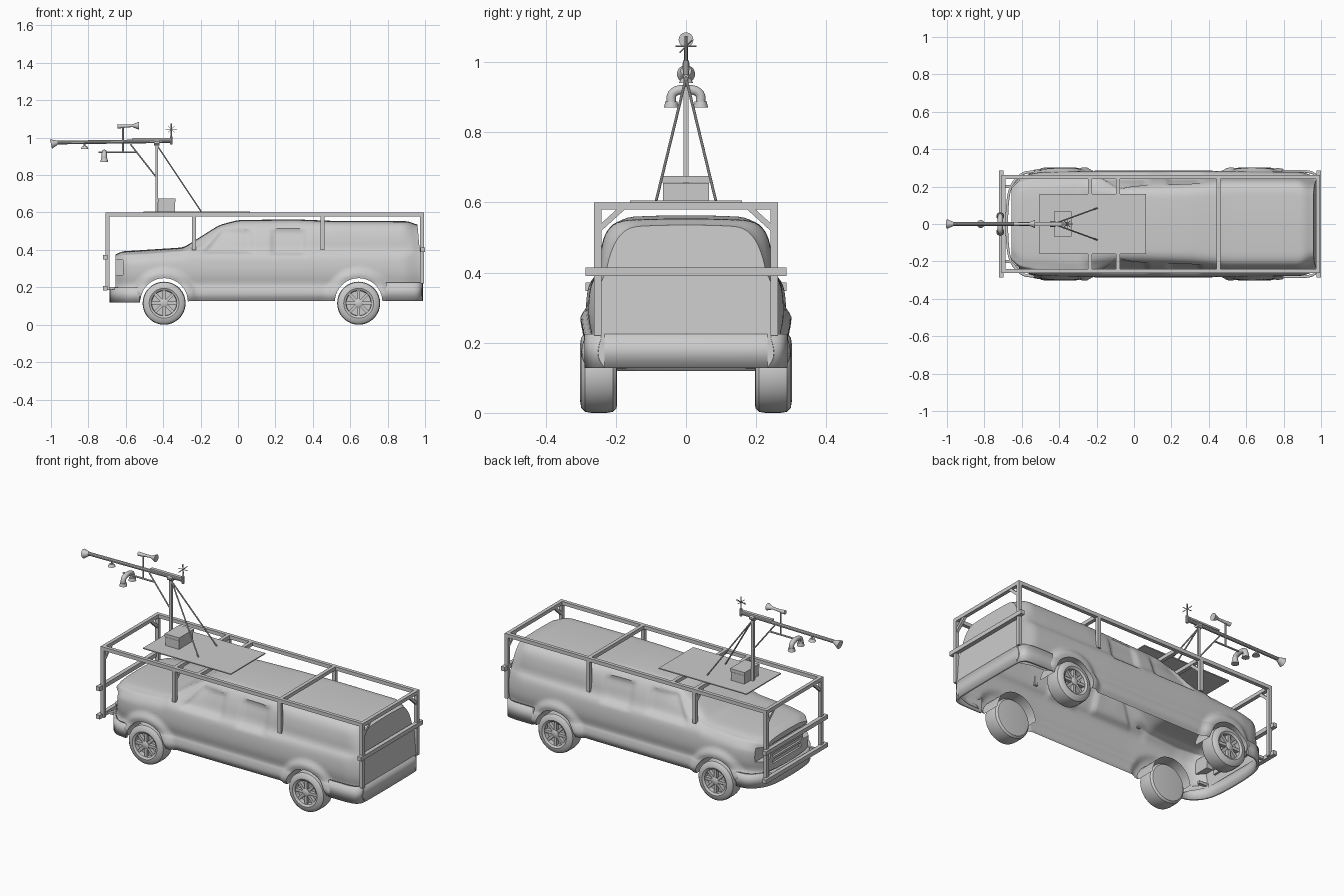
import bpy, bmesh, math
from mathutils import Vector, Matrix

if "Cube" in bpy.data.objects:
    bpy.data.objects.remove(bpy.data.objects["Cube"], do_unlink=True)

grey = bpy.data.materials.new("light_grey")
grey.use_nodes = True
grey.diffuse_color = (0.6, 0.6, 0.6, 1)
grey.node_tree.nodes["Principled BSDF"].inputs["Base Color"].default_value = (0.6, 0.6, 0.6, 1)
made = []
WHEELS = (-0.395, 0.645)


def finish(name, bm, fix=True):
    if fix:
        bmesh.ops.recalc_face_normals(bm, faces=bm.faces)
    me = bpy.data.meshes.new(name)
    bm.to_mesh(me)
    bm.free()
    me.materials.append(grey)
    ob = bpy.data.objects.new(name, me)
    bpy.context.collection.objects.link(ob)
    made.append(ob)
    return ob


def add_box(bm, lo, hi):
    lo, hi = Vector(lo), Vector(hi)
    m = Matrix.Translation((lo + hi) / 2) @ Matrix.Diagonal((*(hi - lo), 1))
    bmesh.ops.create_cube(bm, size=1, matrix=m)


def box(name, lo, hi):
    bm = bmesh.new()
    add_box(bm, lo, hi)
    return finish(name, bm)


def rod(name, a, b, r, r2=None, sides=10):
    """Straight bar from a to b; four sides gives a square tube."""
    a, b = Vector(a), Vector(b)
    d = b - a
    bm = bmesh.new()
    rot = d.to_track_quat('Z', 'Y').to_matrix().to_4x4()
    spin = Matrix.Rotation(math.pi / 4, 4, 'Z') if sides == 4 else Matrix()
    k = math.sqrt(2) if sides == 4 else 1
    bmesh.ops.create_cone(bm, cap_ends=True, segments=sides, radius1=r * k,
                          radius2=(r if r2 is None else r2) * k, depth=d.length,
                          matrix=Matrix.Translation((a + b) / 2) @ rot @ spin)
    return finish(name, bm)


def chaikin(pts, n=2):
    for _ in range(n):
        out = [pts[0]]
        for p, q in zip(pts, pts[1:]):
            out += [p.lerp(q, 0.25), p.lerp(q, 0.75)]
        pts = out + [pts[-1]]
    return pts


def curve(knots, x, soft=0.02):
    """Piecewise-linear curve through the knots, softened at the corners."""
    def lin(t):
        t = min(max(t, knots[0][0]), knots[-1][0])
        for (a, u), (b, v) in zip(knots, knots[1:]):
            if t <= b:
                return u + (v - u) * (t - a) / (b - a)
    return sum(lin(x + soft * i / 3) for i in range(-3, 4)) / 7


# Body: lofted cross-sections
TOP = ((-.66, .365), (-.63, .388), (-.29, .41), (-.1, .53), (0, .556), (.3, .56), (.5, .552), (.93, .55), (.985, .53))
WIDE = ((-.66, .19), (-.635, .23), (-.58, .262), (-.5, .278), (-.2, .285), (.4, .285), (.9, .278), (.985, .25))
BELT = ((-.66, .18), (-.62, .225), (-.5, .25), (.8, .25), (.95, .245), (.985, .225))
ROOF = ((-.66, .16), (-.6, .215), (-.32, .235), (-.08, .2), (.3, .212), (.5, .23), (.9, .23), (.985, .195))
BASE = ((-.66, .18), (-.5, .125), (.985, .128))
WINDOWS = ((-.2, .08, .375, .515), (.175, .365, .365, .515))


def section(x):
    top, w, v, t, base = (curve(k, x) for k in (TOP, WIDE, BELT, ROOF, BASE))
    s = min(0.40, top - 0.02)
    k = min(0.035, (top - s) * 0.6)
    half = [(w - .02, base), (w, base + .03), (w - .004, .195), (w - .012, .215), (w, .265),
            (w, .32), (w - .008, s - .03), (v, s), ((v + t) / 2 + .005, (s + top - k) / 2),
            (t, top - k), (t - .035, top - .002), (t * .5, top + .002)]
    pts = [Vector((-y, z)) for y, z in half] + [Vector((0, top + .004))]
    pts += [Vector(p) for p in reversed(half)]
    out = []
    for p in chaikin(pts):
        y, z = abs(p.x), p.y
        # flared wheel arches
        for wx in WHEELS:
            d = math.hypot(x - wx, z - .125)
            if y > .2 and d < .18:
                y += .02 * min(1, (.18 - d) / .03)
        # shallow window recesses
        for a, b, lo, hi in WINDOWS:
            lean = a + max(0, z - lo) * (.8 if a < 0 else 0)
            edge = min(x - lean, b - x, z - lo, hi - z)
            if edge > 0 and y > .15:
                y -= .014 * min(1, edge / .02)
        slope = max(0, z - .25) * .09 * max(0, (x - .8) / .185)
        out.append((x - slope, math.copysign(y, p.x), z))
    return out


bm = bmesh.new()
STEPS = 110
rings = [[bm.verts.new(c) for c in section(-.655 + 1.64 * i / STEPS)] for i in range(STEPS + 1)]
for r, q in zip(rings, rings[1:]):
    for j in range(len(r)):
        k = (j + 1) % len(r)
        bm.faces.new((r[j], r[k], q[k], q[j]))
bm.faces.new(rings[0])
bm.faces.new(rings[-1][::-1])
body = finish("truck_body", bm)

# Wheel openings, grille and headlight recesses
bm = bmesh.new()
for side in (-1, 1):
    for wx in WHEELS:
        m = Matrix.Translation((wx, side * .285, .122)) @ Matrix.Rotation(math.pi / 2, 4, 'X')
        bmesh.ops.create_cone(bm, cap_ends=True, segments=40, radius1=.127, radius2=.127, depth=.23, matrix=m)
    y0, y1 = sorted((side * .15, side * .35))
    add_box(bm, (-.75, y0, .265), (-.615, y1, .345))
add_box(bm, (-.75, -.13, .225), (-.643, .13, .345))
cutter = finish("opening_cutter", bm)
mod = body.modifiers.new("openings", 'BOOLEAN')
mod.operation, mod.solver, mod.object = 'DIFFERENCE', 'EXACT', cutter
cut = bpy.data.meshes.new_from_object(body.evaluated_get(bpy.context.evaluated_depsgraph_get()))
body.modifiers.clear()
made.remove(cutter)
bpy.data.objects.remove(cutter, do_unlink=True)

# Open the underside so the body is a hollow shell
bm = bmesh.new()
bm.from_mesh(cut)
gone = []
for f in bm.faces:
    c = f.calc_center_median()
    floor = f.normal.z < -.8 and c.z < .2
    inner = abs(f.normal.y) > .95 and abs(abs(c.y) - .17) < .003 and c.z < .255
    if floor or inner:
        gone.append(f)
bmesh.ops.delete(bm, geom=gone, context='FACES')
bm.to_mesh(body.data)
bm.free()


# Bumpers: bent strips
def bumper(name, path, z0, z1):
    pts = [Vector(p) for p in path]
    pts = chaikin(pts + [Vector((p.x, -p.y)) for p in reversed(pts)], 3)
    bm = bmesh.new()
    rows = [[bm.verts.new((p.x, p.y, z)) for p in pts] for z in (z0, z1)]
    for i in range(len(pts) - 1):
        bm.faces.new((rows[0][i], rows[0][i + 1], rows[1][i + 1], rows[1][i]))
    ob = finish(name, bm)
    mod = ob.modifiers.new("thickness", 'SOLIDIFY')
    mod.thickness, mod.offset = .014, 0


bumper("front_bumper", [(-.525, .28), (-.6, .275), (-.665, .2), (-.68, .08)], .12, .2)
bumper("rear_bumper", [(.79, .283), (.93, .283), (.975, .265), (.981, .2)], .128, .225)
for i in range(3):
    z = .25 + .035 * i
    box("grille_bar", (-.655, -.13, z), (-.64, .13, z + .012))


# Wheels: lathed tyre with spoked rim
def lathe(bm, profile, m, seg=36):
    rings = [[bm.verts.new(m @ Vector((r * math.cos(a), t, r * math.sin(a))))
              for a in (2 * math.pi * i / seg for i in range(seg))] for r, t in profile]
    for p, q in zip(rings, rings[1:]):
        for i in range(seg):
            k = (i + 1) % seg
            bm.faces.new((p[i], p[k], q[k], q[i]))
    bm.faces.new(rings[0])
    bm.faces.new(rings[-1][::-1])


TYRE = [(.085, -.052), (.102, -.05), (.112, -.04), (.115, -.022), (.115, .022), (.112, .04),
        (.1, .051), (.08, .054), (.072, .05), (.068, .047), (.066, .022), (.015, .022)]
for wx in WHEELS:
    for side in (-1, 1):
        m = Matrix.Translation((wx, side * .248, .115)) @ Matrix.Diagonal((1, side, 1, 1))
        bm = bmesh.new()
        lathe(bm, TYRE, m)
        lathe(bm, [(.022, .02), (.022, .046), (.016, .05)], m, 20)
        for i in range(8):
            part = bmesh.ops.create_cube(bm, size=1, matrix=m @ Matrix.Rotation(i * math.pi / 4, 4, 'Y')
                                         @ Matrix.Translation((.043, .034, 0)) @ Matrix.Diagonal((.05, .02, .016, 1)))
        finish("wheel", bm)

# Frame around the truck
T = .0105
FRONT, MID, REAR, TOPZ, RAIL = -.697, .452, .983, .59, .252
for s in (-1, 1):
    y = s * RAIL
    rod("top_rail", (FRONT, y, TOPZ), (REAR, y, TOPZ), T, sides=4)
    for x, z in ((FRONT, .185), (-.235, .4), (MID, .4), (REAR, .22)):
        rod("frame_post", (x, y, z), (x, y, TOPZ + T), T, sides=4)
    for x in (FRONT, -.235, REAR):
        rod("corner_brace", (x, y, .52), (x, s * .175, TOPZ), .008, sides=4)
    rod("front_mount", (FRONT, s * .2, .195), (-.6, s * .2, .195), .008, sides=4)
for x in (FRONT, -.235, -.085, MID, REAR):
    rod("roof_crossbar", (x, -RAIL, TOPZ), (x, RAIL, TOPZ), T, sides=4)
for x, z in ((FRONT - .012, .36), (FRONT - .012, .195), (REAR + .005, .402)):
    rod("end_crossbar", (x, -.287, z), (x, .287, z), .012, sides=4)

# Instrument deck, case and mast
box("deck_plate", (-.505, -.16, .6), (.065, .16, .606))
box("instrument_case", (-.425, -.066, .606), (-.337, .066, .655))
box("case_lid", (-.428, -.068, .657), (-.334, .068, .675))
rod("mast", (-.435, 0, .6), (-.435, 0, .975), .007, sides=4)
for s in (-1, 1):
    rod("mast_stay", (-.43, 0, .955), (-.197, s * .085, .605), .004)
rod("boom_brace", (-.438, 0, .79), (-.575, 0, .965), .004)
rod("boom", (-.98, 0, .974), (-.355, 0, .982), .01)
rod("boom_collar", (-.45, 0, .975), (-.42, 0, .975), .016)
box("boom_plate", (-.565, -.01, .988), (-.36, .01, .998))
rod("boom_end_sensor", (-1, 0, .966), (-.965, 0, .974), .026, .011, 20)

# Hanging instruments
rod("lower_arm", (-.745, 0, .922), (-.54, 0, .922), .005)
rod("disc_sensor", (-.82, 0, .94), (-.82, 0, .955), .021, .012, 20)
rod("disc_sensor_stem", (-.82, 0, .95), (-.82, 0, .975), .005)
cv = bpy.data.curves.new("twin_intake", 'CURVE')
cv.dimensions, cv.bevel_depth, cv.bevel_resolution, cv.use_fill_caps = '3D', .014, 3, True
arch = chaikin([Vector((-.715, y, z)) for y, z in
                ((-.042, .88), (-.042, .915), (0, .925), (.042, .915), (.042, .88))])
sp = cv.splines.new('POLY')
sp.points.add(len(arch) - 1)
for p, c in zip(sp.points, arch):
    p.co = (*c, 1)
cv.materials.append(grey)
bpy.context.collection.objects.link(bpy.data.objects.new("twin_intake", cv))
for s in (-1, 1):
    rod("intake_mouth", (-.715, s * .042, .87), (-.715, s * .042, .888), .021, .017, 20)

# Wind vane and cross antenna on the boom
rod("vane_post", (-.615, 0, .92), (-.615, 0, 1.06), .005)
rod("vane_nose", (-.645, 0, 1.06), (-.6, 0, 1.062), .012, .008, 16)
rod("vane_body", (-.6, 0, 1.062), (-.56, 0, 1.064), .008, .007, 16)
rod("vane_tail", (-.565, 0, 1.064), (-.53, 0, 1.064), .007, .021, 16)
rod("antenna_post", (-.357, 0, .965), (-.357, 0, 1.075), .004)
rod("antenna_base", (-.357, 0, .963), (-.357, 0, 1.005), .008)
for d in ((1, 0, 0), (0, 1, 0), (1, 1, 1), (-1, 1, 1)):
    v = Vector(d).normalized() * .03
    c = Vector((-.357, 0, 1.045))
    rod("antenna_arm", c - v, c + v, .002, sides=6)

bpy.ops.object.select_all(action='DESELECT')
for ob in made:
    ob.select_set(True)
bpy.context.view_layer.objects.active = body
bpy.ops.object.shade_smooth_by_angle(angle=math.radians(35))
